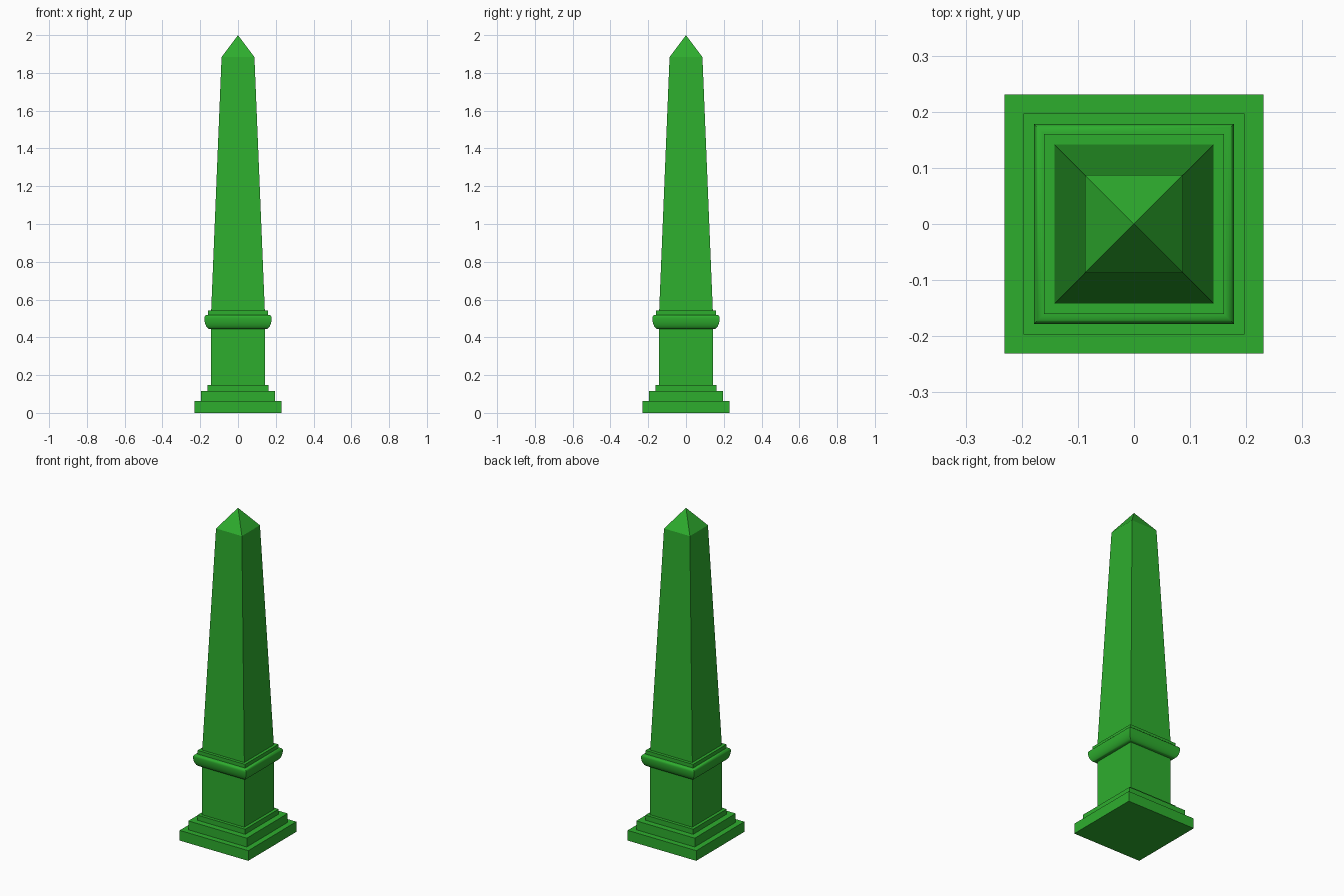
import bpy
import bmesh
import math

cube = bpy.data.objects.get("Cube")
if cube:
    bpy.data.objects.remove(cube, do_unlink=True)

green = bpy.data.materials.new("green")
green.use_nodes = True
colour = (0.027, 0.42, 0.027, 1.0)
green.diffuse_color = colour
green.node_tree.nodes["Principled BSDF"].inputs["Base Color"].default_value = colour


def square_loft(name, profile, smooth=False):
    """Stack square rings from (half width, height) pairs; zero width makes a point."""
    bm = bmesh.new()
    rings = []
    for r, z in profile:
        if r == 0:
            rings.append([bm.verts.new((0, 0, z))] * 4)
        else:
            rings.append([bm.verts.new((sx * r, sy * r, z))
                          for sx, sy in ((-1, -1), (1, -1), (1, 1), (-1, 1))])
    for low, high in zip(rings, rings[1:]):
        for i in range(4):
            j = (i + 1) % 4
            corners = [low[i], low[j], high[j], high[i]]
            bm.faces.new(list(dict.fromkeys(corners)))
    bm.faces.new(rings[0][::-1])
    if profile[-1][0] > 0:
        bm.faces.new(rings[-1])
    bmesh.ops.recalc_face_normals(bm, faces=bm.faces)
    mesh = bpy.data.meshes.new(name)
    bm.to_mesh(mesh)
    bm.free()
    mesh.materials.append(green)
    obj = bpy.data.objects.new(name, mesh)
    bpy.context.collection.objects.link(obj)
    if smooth:
        bpy.ops.object.select_all(action="DESELECT")
        obj.select_set(True)
        bpy.context.view_layer.objects.active = obj
        bpy.ops.object.shade_smooth_by_angle(angle=math.radians(40))
    return obj


# Stepped base and pedestal
for name, half, bottom, top in (
    ("base_step_lower", 0.231, 0.0, 0.062),
    ("base_step_middle", 0.197, 0.062, 0.116),
    ("base_step_upper", 0.161, 0.116, 0.147),
    ("pedestal", 0.142, 0.147, 0.446),
    ("collar_fillet", 0.160, 0.519, 0.541),
):
    square_loft(name, [(half, bottom), (half, top)])

# Rounded collar moulding: quarter-round below, tight round at the top edge
collar = [(0.142, 0.444)]
for i in range(9):
    a = math.radians(90 * i / 8)
    collar.append((0.150 + 0.028 * math.sin(a), 0.504 - 0.060 * math.cos(a)))
for i in range(1, 6):
    a = math.radians(90 * i / 5)
    collar.append((0.163 + 0.015 * math.cos(a), 0.504 + 0.015 * math.sin(a)))
square_loft("collar_moulding", collar, smooth=True)

# Tapered shaft and pointed cap
square_loft("shaft", [(0.142, 0.541), (0.087, 1.884)])
square_loft("pyramid_cap", [(0.087, 1.884), (0, 2.0)])
